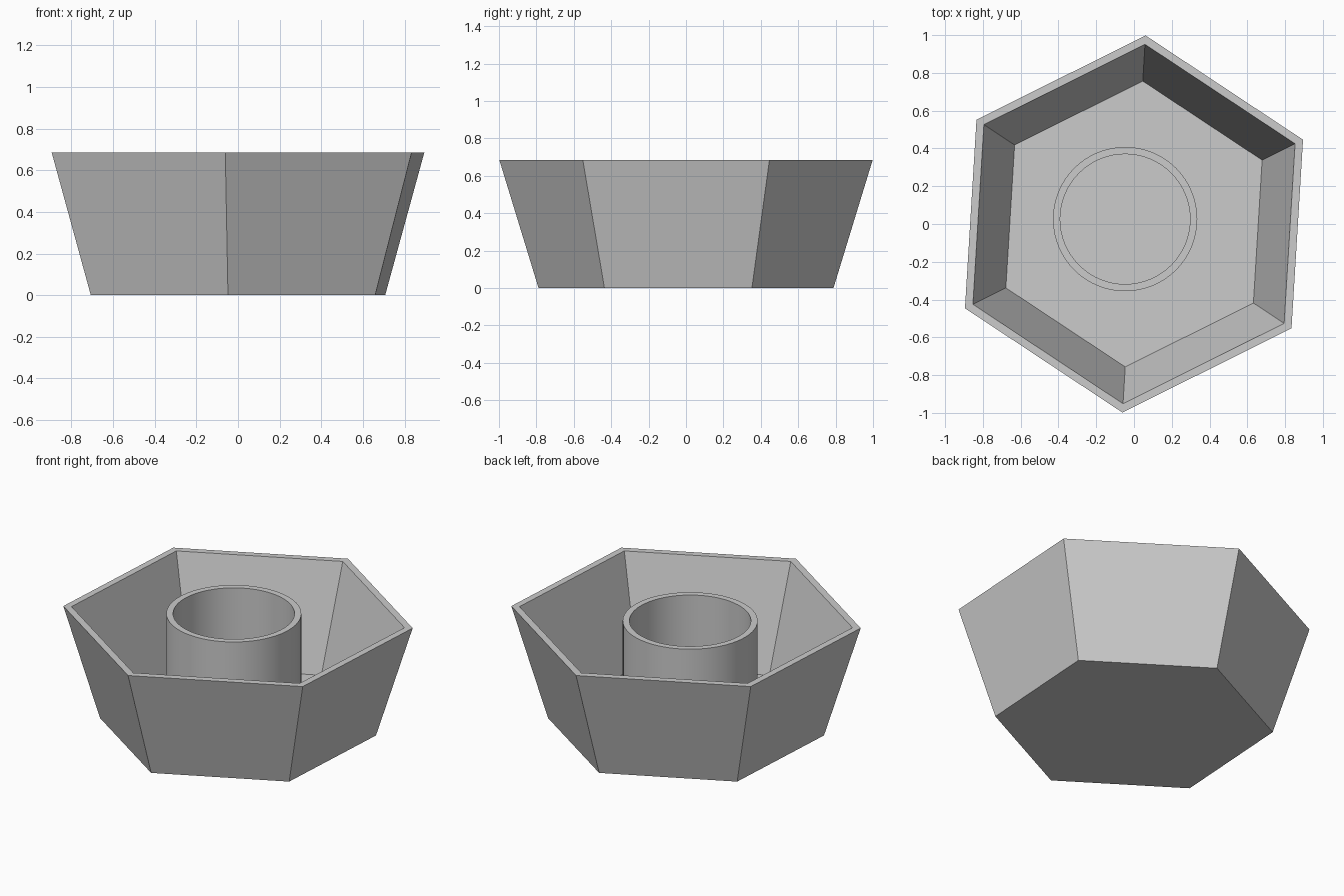
import bpy
import bmesh
import math

HEIGHT = 0.685
FLOOR = 0.045

cube = bpy.data.objects.get("Cube")
if cube:
    bpy.data.objects.remove(cube, do_unlink=True)

grey = bpy.data.materials.new("plain_grey")
grey.use_nodes = True
colour = (0.6, 0.6, 0.6, 1)
grey.diffuse_color = colour
grey.node_tree.nodes["Principled BSDF"].inputs["Base Color"].default_value = colour


def turned(name, profile, sides, start=0.0, centre=(0, 0), caps=True, closed=False):
    """Revolve a (radius, height) profile with a given number of sides."""
    bm = bmesh.new()
    rings = []
    for r, z in profile:
        angles = [start + math.tau * i / sides for i in range(sides)]
        rings.append([bm.verts.new((r * math.cos(a), r * math.sin(a), z)) for a in angles])
    pairs = list(zip(rings, rings[1:]))
    if closed:
        pairs.append((rings[-1], rings[0]))
    for low, high in pairs:
        for i in range(sides):
            j = (i + 1) % sides
            bm.faces.new((low[i], low[j], high[j], high[i]))
    if caps:
        bm.faces.new(rings[0][::-1])
        bm.faces.new(rings[-1])
    bmesh.ops.recalc_face_normals(bm, faces=bm.faces)
    mesh = bpy.data.meshes.new(name)
    bm.to_mesh(mesh)
    bm.free()
    mesh.materials.append(grey)
    obj = bpy.data.objects.new(name, mesh)
    obj.location = (*centre, 0)
    bpy.context.collection.objects.link(obj)
    return obj


# Flared hexagonal bowl: outer wall, rim, inner wall and floor
turned("hexagonal_bowl",
       [(0.79, 0), (1.0, HEIGHT), (0.953, HEIGHT), (0.758, FLOOR)],
       6, math.radians(26.5))

# Open tube standing off-centre on the floor
tube = turned("inner_tube",
              [(0.382, FLOOR), (0.382, HEIGHT), (0.344, HEIGHT), (0.344, FLOOR)],
              64, centre=(-0.047, 0.026), caps=False, closed=True)
bpy.ops.object.select_all(action="DESELECT")
tube.select_set(True)
bpy.context.view_layer.objects.active = tube
bpy.ops.object.shade_smooth_by_angle(angle=math.radians(30))
